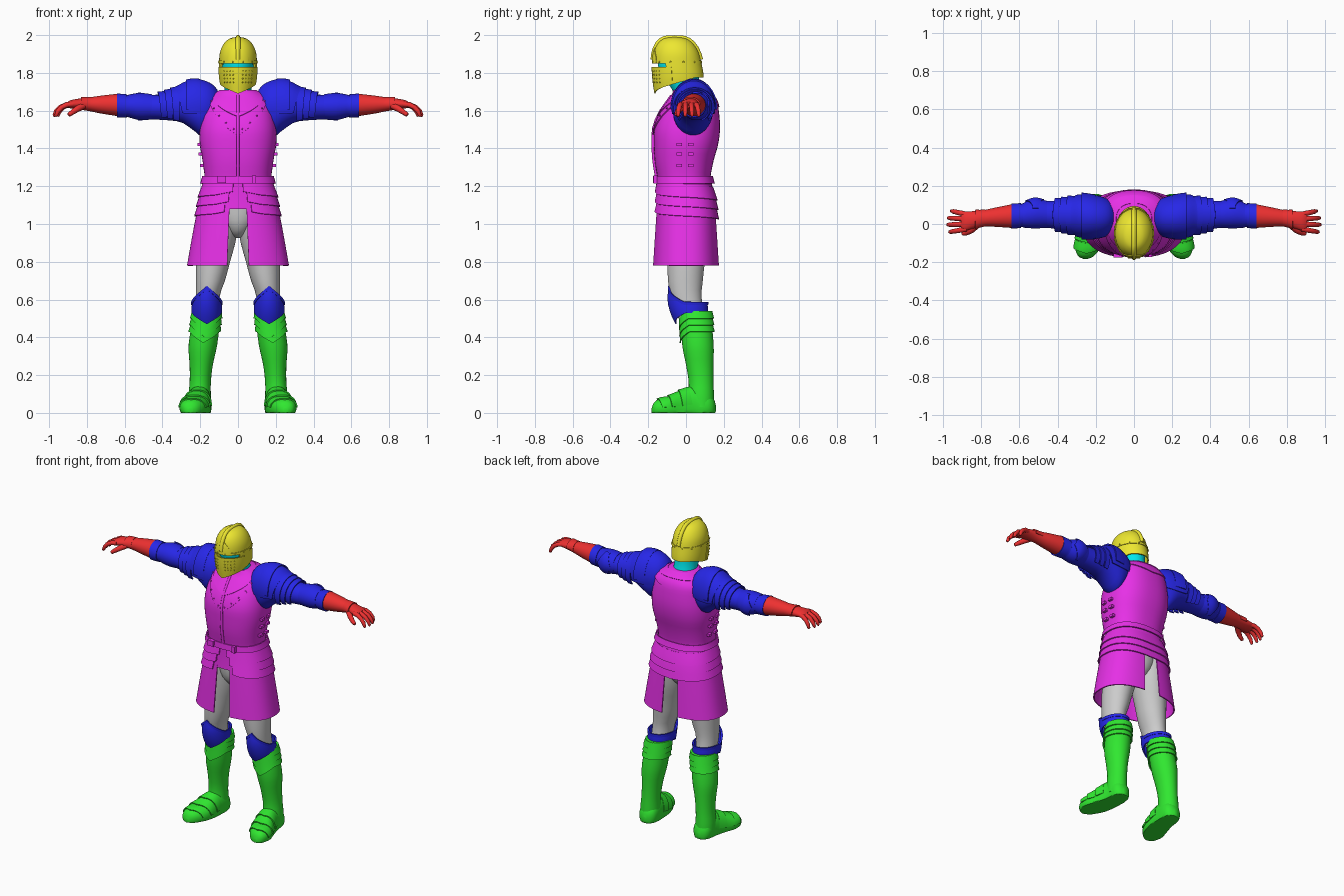
import bpy, bmesh
from math import sin, cos, pi, radians
from mathutils import Vector, Matrix

if "Cube" in bpy.data.objects:
    bpy.data.objects.remove(bpy.data.objects["Cube"])

COLOURS = {"yellow": (.85, .8, .03), "magenta": (.8, .03, .8), "blue": (.02, .02, .8),
           "red": (.85, .03, .03), "green": (.03, .8, .03), "cyan": (0, .8, .85)}
MATS = {}
for key, rgb in COLOURS.items():
    MATS[key] = bpy.data.materials.new(key)
    MATS[key].diffuse_color = (*rgb, 1)


def finish(name, bm, col, mirror):
    bmesh.ops.recalc_face_normals(bm, faces=bm.faces)
    me = bpy.data.meshes.new(name)
    bm.to_mesh(me)
    bm.free()
    me.shade_smooth()
    me.set_sharp_from_angle(angle=radians(38))
    if col:
        me.materials.append(MATS[col])
    ob = bpy.data.objects.new(name, me)
    bpy.context.collection.objects.link(ob)
    if mirror:
        ob.modifiers.new("mirror", 'MIRROR').use_mirror_merge = False
    return ob


def section(prof, p):
    """Smooth cross-section (c1, c2, r1, r2) of a profile at position p."""
    p = min(max(p, prof[0][0]), prof[-1][0])
    n = len(prof)
    i = max(k for k in range(n - 1) if prof[k][0] <= p)
    h = prof[i + 1][0] - prof[i][0]
    t = (p - prof[i][0]) / h
    out = []
    for j in range(1, 5):
        def slope(k):
            a, b = prof[max(k - 1, 0)], prof[min(k + 1, n - 1)]
            return (b[j] - a[j]) / (b[0] - a[0]) * h
        a, b, ma, mb = prof[i][j], prof[i + 1][j], slope(i), slope(i + 1)
        out.append(a + t * ma + t*t * (3*(b - a) - 2*ma - mb) + t**3 * (2*(a - b) + ma + mb))
    return out


def point(prof, p, a, axis='z', grow=0, n=2):
    """Surface point; angle 0 is the front for z profiles and the top for x or y profiles."""
    c1, c2, r1, r2 = section(prof, p)
    s, c = sin(radians(a)), cos(radians(a))
    s, c = (abs(v) ** (2 / n) * (1 if v > 0 else -1) for v in (s, c))
    u, w = (r1 + grow) * s, (r2 + grow) * c
    return {'z': (c1 + u, c2 - w, p), 'x': (p, c1 - u, c2 + w),
            'y': (c1 + u, p, max(0, c2 + w))}[axis]


def plate(name, prof, span, col=None, arc=(-180, 180), grow=(0, 0), axis='z', n=2,
          mirror=False, thick=.007, segs=44, rows=10):
    """Trimmed shell on a profile; thick=0 gives a capped solid."""
    bm = bmesh.new()
    full = arc[1] - arc[0] >= 360
    count = segs if full else segs + 1
    grid = []
    for r in range(rows + 1):
        t = (1 - cos(pi * r / rows)) / 2
        row = []
        for k in range(count):
            a = arc[0] + (arc[1] - arc[0]) * k / segs
            lo, hi = span((a + 180) % 360 - 180) if callable(span) else span
            g = grow[0] + (grow[1] - grow[0]) * t
            row.append(bm.verts.new(point(prof, lo + (hi - lo) * t, a, axis, g, n)))
        grid.append(row)
    for r in range(rows):
        for k in range(segs):
            m = (k + 1) % count
            bm.faces.new((grid[r][k], grid[r][m], grid[r + 1][m], grid[r + 1][k]))
    if thick:
        bmesh.ops.recalc_face_normals(bm, faces=bm.faces)
        bmesh.ops.solidify(bm, geom=bm.faces[:], thickness=thick)
    else:
        bm.faces.new(grid[0])
        bm.faces.new(grid[-1])
    return finish(name, bm, col, mirror)


def tube(name, paths, radii, col, mirror=False, sides=10):
    bm = bmesh.new()
    for path in paths:
        pts = [Vector(p) for p in path]
        rings = []
        for i, p in enumerate(pts):
            d = pts[min(i + 1, len(pts) - 1)] - pts[max(i - 1, 0)]
            u = d.cross(Vector((.13, 1, .05) if abs(d.normalized().y) < .8 else (1, 0, 0))).normalized()
            if abs(d.x) < 1e-6:
                u = Vector((1, 0, 0))
            w = d.cross(u).normalized()
            r = radii[min(i, len(radii) - 1)]
            rings.append([bm.verts.new(p + r * (u * cos(2*pi*k/sides) + w * sin(2*pi*k/sides)))
                          for k in range(sides)])
        for a, b in zip(rings, rings[1:]):
            for k in range(sides):
                m = (k + 1) % sides
                bm.faces.new((a[k], a[m], b[m], b[k]))
        bm.faces.new(rings[0])
        bm.faces.new(rings[-1])
    return finish(name, bm, col, mirror)


def studs(name, pts, r, col, mirror=False):
    bm = bmesh.new()
    for p in pts:
        bmesh.ops.create_icosphere(bm, subdivisions=1, radius=r, matrix=Matrix.Translation(p))
    return finish(name, bm, col, mirror)


def boxes(name, items, col, mirror=False):
    bm = bmesh.new()
    for c, s in items:
        bmesh.ops.create_cube(bm, size=1, matrix=Matrix.Translation(c) @ Matrix.Diagonal((*s, 1)))
    return finish(name, bm, col, mirror)


def peak(a, width):
    return max(0, 1 - abs(a) / width)


# Helmet: crown, neck guard, visor, crest
helm = [(1.68, 0, -.04, .083, .123), (1.77, 0, -.04, .099, .134), (1.86, 0, -.048, .1, .128),
        (1.91, 0, -.052, .095, .118), (1.95, 0, -.056, .078, .098), (1.975, 0, -.058, .055, .072),
        (1.985, 0, -.06, .035, .048), (1.99, 0, -.06, .008, .01)]
hem = lambda a: 1.69 + .085 * min(1, abs(a) / 130)
plate("helmet_crown", helm, (1.855, 1.99), "yellow", rows=18)
plate("helmet_neck_guard", helm, lambda a: (hem(a), 1.857), "yellow", arc=(62, 298))
plate("visor", helm, lambda a: (hem(a), 1.832), "yellow", arc=(-76, 76), grow=(.003, .006))
plate("brow_plate", helm, lambda a: (1.853, 1.862 + .08 * peak(a, 34) ** .5), "yellow",
      arc=(-34, 34), grow=(.005, .004))
plate("brow_band", helm, (1.85, 1.866), "yellow", grow=(.004, .004), rows=3)
zs = [1.87, 1.9, 1.93, 1.955, 1.973, 1.984]
tube("helmet_crest", [[point(helm, z, 0) for z in zs] + [(0, -.06, 1.987)] +
                      [point(helm, z, 180) for z in zs[::-1]]], [.013], "yellow")
studs("visor_breaths", [point(helm, z, a, grow=.005) for z in (1.75, 1.77, 1.79, 1.81)
                        for a in (-44, -34, -24, -14, 14, 24, 34, 44)], .004, "yellow")
studs("helmet_rivets", [point(helm, 1.858, a, grow=.005) for a in range(-165, 180, 30)], .005, "yellow")

# Head and neck
head = [(1.6, 0, .02, .085, .08), (1.68, 0, .015, .078, .075), (1.74, 0, -.01, .068, .08),
        (1.84, 0, -.045, .084, .108), (1.93, 0, -.05, .05, .06)]
plate("head_and_neck", head, (1.6, 1.93), "cyan", thick=0)

# Cuirass
torso = [(1.1, 0, 0, .195, .145), (1.22, 0, -.01, .176, .138), (1.33, 0, -.01, .187, .155),
         (1.42, 0, 0, .202, .17), (1.5, 0, .006, .203, .174), (1.58, 0, .018, .19, .158),
         (1.65, 0, .035, .168, .128), (1.69, 0, .035, .125, .1), (1.71, 0, .02, .088, .082)]
plate("cuirass", torso, (1.1, 1.71), "magenta", n=2.4, thick=0, rows=28, segs=56)
plate("upper_breastplate", torso, lambda a: (1.47 + .2 * min(1, abs(a) / 62) if abs(a) < 90 else
      1.67 - .05 * (abs(a) - 90) / 90, 1.705), "magenta", n=2.4, grow=(.006, .005), segs=64)
plate("collar_band", torso, lambda a: (1.57 + .115 * min(1, abs(a) / 60), 1.71), "magenta",
      n=2.4, grow=(.011, .006), segs=64)
ridge = [1.25 + .043 * i for i in range(11)]
tube("breast_ridge", [[point(torso, z, 0, grow=.004, n=2.4) for z in ridge]], [.009], "magenta")
studs("breast_rivets", [point(torso, 1.49 + .2 * a / 62, s * a, grow=.009, n=2.4)
                        for a in (4, 14, 26, 38, 50) for s in (1, -1)], .005, "magenta")
boxes("side_buckles", [((.2 - dx, y, z), (.018, .028, .016)) for dx, z in ((.008, 1.31), (0, 1.37), (-.005, 1.42))
                       for y in (-.035, .025)], "magenta", True)

# Belt and waist lames
waist = [(1.0, 0, 0, .225, .163), (1.13, 0, 0, .203, .153), (1.25, 0, -.01, .176, .139)]
plate("belt", waist, (1.215, 1.253), "magenta", grow=(.016, .014), n=2.4, rows=3)
boxes("belt_buckle", [((-.085, -.163, 1.235), (.045, .022, .036)), ((.085, -.163, 1.235), (.02, .02, .042))],
      "magenta")
plate("fauld_base", waist, (1.08, 1.24), "magenta", n=2.4)
for k in range(3):
    drop = lambda a, k=k: -.05 * k - .035 * abs(a) / 180 + .015 * peak(a, 30)
    plate(f"waist_lame_{k + 1}", waist, lambda a: (1.16 + drop(a), 1.23 + drop(a)), "magenta",
          arc=(5 + 5 * k, 355 - 5 * k), grow=(.014, .003), n=2.4, segs=56, rows=6)

# Split skirt
skirt = [(.78, 0, 0, .27, .176), (.95, 0, 0, .24, .165), (1.13, 0, 0, .205, .153)]
plate("skirt_panel", skirt, (.78, 1.13), "magenta", arc=(9, 171), n=2.4, mirror=True)

# Legs and hips
leg = [(.5, .165, .03, .062, .07), (.62, .16, 0, .063, .082), (.7, .146, -.003, .077, .092),
       (.8, .132, 0, .09, .1), (.93, .108, .008, .1, .115), (1.1, .09, .01, .1, .125)]
plate("leg", leg, (.5, 1.1), thick=0, rows=18, mirror=True)
hips = [(.925, 0, 0, .02, .03), (.94, 0, 0, .045, .07), (1.0, 0, .003, .1, .115), (1.12, 0, .005, .17, .13)]
plate("hips", hips, (.925, 1.12), thick=0)

# Knee cops
knee = [(.46, .165, .03, .07, .08), (.53, .165, .017, .08, .1), (.6, .165, .006, .077, .104),
        (.675, .165, 0, .062, .09)]
plate("knee_cop", knee, lambda a: (.53 - .06 * peak(a, 80), .585 + .085 * peak(a, 80)), "blue", mirror=True)
plate("knee_rim", knee, lambda a: (.57 + .085 * peak(a, 80), .588 + .085 * peak(a, 80)), "blue",
      grow=(.003, .006), rows=3, mirror=True)

# Boots: shin, layered cuff, foot, toe lames
shin = [(.03, .203, .082, .06, .068), (.1, .203, .08, .059, .068), (.16, .2, .08, .056, .065),
        (.25, .195, .073, .061, .072), (.35, .187, .064, .075, .083), (.45, .174, .056, .075, .083),
        (.54, .165, .05, .074, .085)]
plate("boot_shin", shin, (.03, .54), "green", thick=0, rows=20, mirror=True)
for k in range(3):
    plate(f"boot_cuff_{k + 1}", shin, lambda a: (.5 - .035 * k - .06 * peak(a, 65),
          .54 - .035 * k - .035 * peak(a, 65)), "green", grow=(.012, .004), rows=5, mirror=True)
foot = [(-.182, .253, .012, .012, .012), (-.172, .252, .02, .036, .032), (-.14, .245, .025, .06, .05),
        (-.09, .234, .028, .074, .062), (-.03, .217, .03, .07, .09), (.05, .203, .04, .062, .105),
        (.12, .2, .04, .057, .07), (.148, .2, .03, .036, .045), (.158, .2, .025, .01, .015)]
plate("boot_foot", foot, (-.182, .158), "green", axis='y', thick=0, rows=26, n=2.2, mirror=True)
for k, y in enumerate((-.125, -.07, -.015)):
    plate(f"toe_lame_{k + 1}", foot, lambda a: (y - .03 * peak(a, 90), y + .05 - .03 * peak(a, 90)), "green",
          arc=(-88, 88), axis='y', grow=(.008, .002), n=2.2, rows=5, mirror=True)

# Arms: sleeve, shoulder plates, elbow, forearm
arm = [(.13, .035, 1.61, .085, .1), (.19, .035, 1.6, .105, .135), (.23, .04, 1.602, .103, .11),
       (.3, .045, 1.615, .09, .077), (.4, .048, 1.618, .074, .067), (.5, .05, 1.62, .068, .064),
       (.65, .04, 1.628, .056, .054)]
plate("sleeve", arm, (.13, .65), "blue", axis='x', thick=0, rows=24, mirror=True)
dome = [(.105, .035, 1.62, .065, .085), (.13, .035, 1.62, .09, .115), (.17, .035, 1.62, .108, .137),
        (.22, .038, 1.62, .115, .147), (.28, .042, 1.62, .113, .134), (.33, .045, 1.62, .102, .108),
        (.42, .048, 1.62, .082, .076)]
plate("shoulder_plate", dome, lambda a: (.108, .345 - .05 * abs(a) / 105), "blue", arc=(-105, 105),
      axis='x', rows=18, mirror=True)
plate("shoulder_ridge", dome, (.2, .275), "blue", arc=(-95, 95), axis='x', grow=(.002, .009), rows=6, mirror=True)
for k in range(3):
    plate(f"arm_lame_{k + 1}", dome, lambda a: (.31 + .033 * k, .36 + .033 * k - .02 * abs(a) / 130), "blue",
          arc=(-130, 130), axis='x', grow=(-.004, .005), rows=5, mirror=True)
elbow = [(.45, .05, 1.62, .07, .066), (.52, .055, 1.622, .078, .072), (.58, .045, 1.625, .064, .06)]
plate("elbow_cop", elbow, (.455, .58), "blue", axis='x', mirror=True)
plate("elbow_wing", elbow, lambda a: (.5 - .03 * peak(a + 90, 60), .53 + .04 * peak(a + 90, 60)), "blue",
      arc=(-160, -20), axis='x', grow=(.004, .008), mirror=True)
plate("forearm_band", arm, (.59, .64), "blue", axis='x', grow=(.004, .009), rows=4, mirror=True)

# Gauntlets: cuff, palm, fingers and thumb
glove = [(.63, .042, 1.63, .063, .06), (.72, .036, 1.632, .051, .048), (.79, .03, 1.634, .042, .036),
         (.84, .022, 1.635, .045, .029), (.885, .014, 1.634, .05, .022), (.905, .013, 1.63, .044, .015)]
plate("gauntlet", glove, (.63, .905), "red", axis='x', thick=0, rows=18, mirror=True)
plate("gauntlet_wrist_lame", glove, (.78, .83), "red", arc=(-100, 100), axis='x', grow=(.002, .007),
      rows=4, mirror=True)
fingers = []
for y, dy, ln in ((-.026, -.016, .9), (0, -.004, 1), (.026, .006, .97), (.05, .018, .8)):
    fingers.append([(.875 + ln * dx, y + dy * dx / .1, 1.634 - dz) for dx, dz in
                    ((0, 0), (.035, .003), (.065, .016), (.088, .038), (.098, .06), (.099, .066))])
tube("fingers", fingers, [.014, .014, .013, .012, .009, .004], "red", True)
tube("thumb", [[(.82, -.005, 1.625), (.85, -.032, 1.61), (.875, -.046, 1.593), (.895, -.05, 1.578),
                (.899, -.05, 1.574)]], [.018, .017, .014, .011, .005], "red", True)

for m in bpy.data.materials:
    if m.users and not m.is_grease_pencil:
        m.use_nodes = True
        m.node_tree.nodes["Principled BSDF"].inputs["Base Color"].default_value = m.diffuse_color
